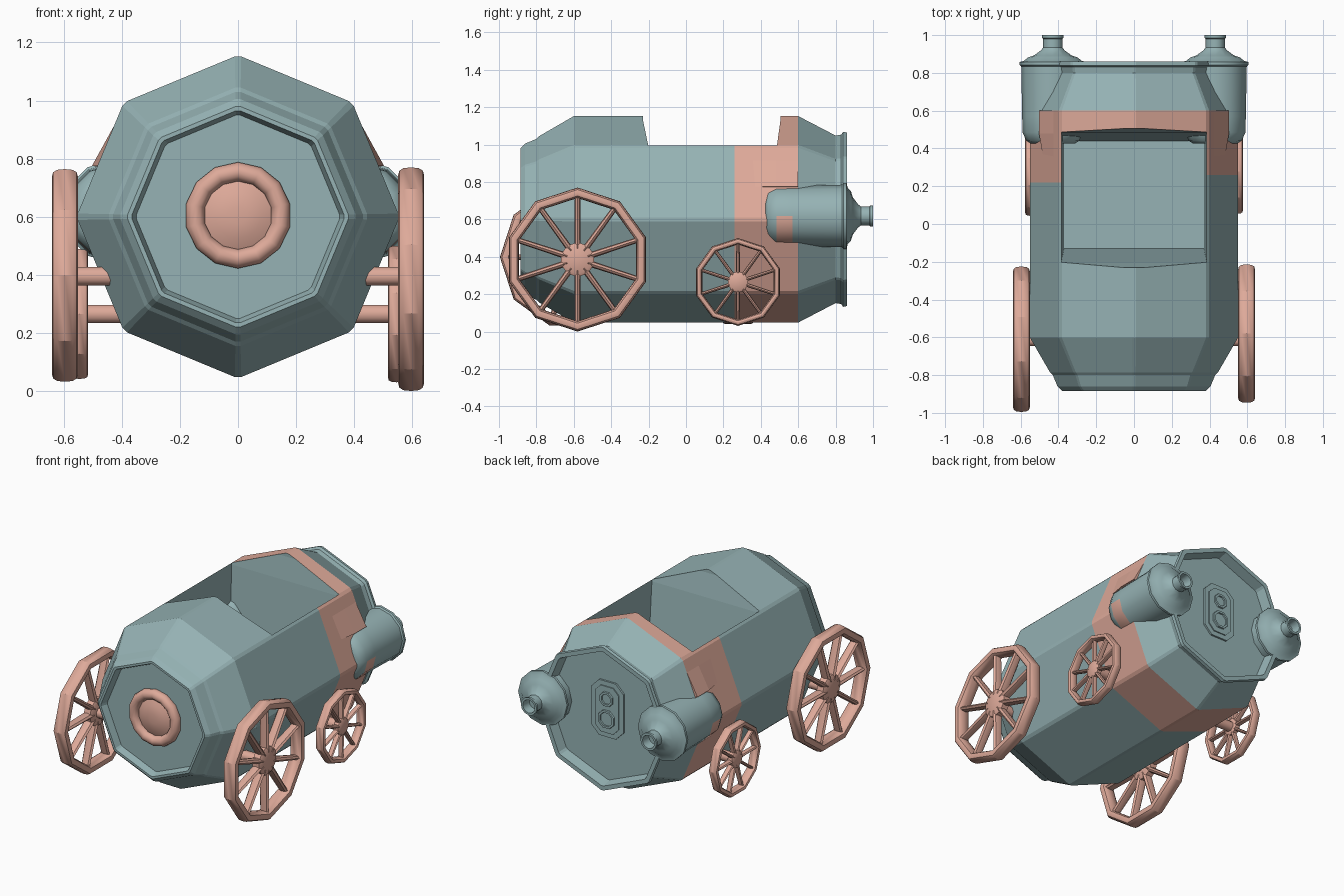
import bpy, bmesh, math
from mathutils import Matrix

if "Cube" in bpy.data.objects:
    bpy.data.objects.remove(bpy.data.objects["Cube"])


def material(name, rgb):
    m = bpy.data.materials.new(name)
    m.diffuse_color = (*rgb, 1)
    m.use_nodes = True
    m.node_tree.nodes["Principled BSDF"].inputs["Base Color"].default_value = m.diffuse_color
    return m


TEAL = material("grey teal", (0.305, 0.45, 0.46))
PINK = material("salmon pink", (0.73, 0.40, 0.32))


def ring_loft(bm, profile, n, center, axis="y", phase=0.0, closed=False, chamfer=0.0):
    """Spin (position, radius) points round the x or y axis with n sides."""
    cx, cy, cz = center
    angles = [2 * math.pi * i / n + phase + d for i in range(n)
              for d in ((-chamfer, chamfer) if chamfer else (0,))]
    n = len(angles)
    rings = []
    for t, r in profile:
        ring = []
        for a in angles:
            u, w = r * math.sin(a), r * math.cos(a)
            p = (cx + u, cy + t, cz + w) if axis == "y" else (cx + t, cy + u, cz + w)
            ring.append(bm.verts.new(p))
        rings.append(ring)
    pairs = list(zip(rings, rings[1:]))
    if closed:
        pairs.append((rings[-1], rings[0]))
    else:
        bm.faces.new(rings[0])
        bm.faces.new(rings[-1])
    for a, b in pairs:
        for i in range(n):
            j = (i + 1) % n
            bm.faces.new((a[i], a[j], b[j], b[i]))


def prism(bm, *loops):
    """Solid through matching point loops."""
    loops = [[bm.verts.new(p) for p in loop] for loop in loops]
    bm.faces.new(loops[0])
    bm.faces.new(loops[-1])
    for a, b in zip(loops, loops[1:]):
        for i in range(len(a)):
            j = (i + 1) % len(a)
            bm.faces.new((a[i], a[j], b[j], b[i]))


def finish(bm, name, mats, smooth=None):
    bmesh.ops.recalc_face_normals(bm, faces=bm.faces[:])
    me = bpy.data.meshes.new(name)
    bm.to_mesh(me)
    bm.free()
    for m in mats:
        me.materials.append(m)
    ob = bpy.data.objects.new(name, me)
    bpy.context.collection.objects.link(ob)
    bpy.ops.object.select_all(action="DESELECT")
    ob.select_set(True)
    bpy.context.view_layer.objects.active = ob
    if smooth:
        bpy.ops.object.shade_smooth_by_angle(angle=math.radians(smooth))
    return ob


def ellipse(t, r, half_w, half_r, n=12, power=1.0):
    def bulge(v):
        return math.copysign(abs(v) ** power, v)
    return [(t + half_w * bulge(math.cos(2 * math.pi * i / n)),
             r + half_r * bulge(math.sin(2 * math.pi * i / n))) for i in range(n)]


# Cockpit cutter: a box tapering down to the floor
bm = bmesh.new()
prism(bm, *[[(-x, y0, z), (x, y0, z), (x, y1, z), (-x, y1, z)] for z, x, y0, y1 in
            ((0.36, 0.37, -0.13, 0.44), (0.985, 0.385, -0.20, 0.485),
             (1.13, 0.385, -0.23, 0.505), (1.3, 0.385, -0.235, 0.505))])
cutter = finish(bm, "cockpit_cutter", [TEAL])
cutter.hide_render = True

# Octagonal barrel body with chamfered corners and recessed ends
bm = bmesh.new()
ring_loft(bm, [(-0.84, 0.35), (-0.885, 0.365), (-0.885, 0.38), (-0.86, 0.405), (-0.80, 0.43),
               (-0.785, 0.445), (-0.6, 0.552), (0.26, 0.552), (0.6, 0.552), (0.80, 0.448),
               (0.83, 0.453), (0.84, 0.468), (0.86, 0.464), (0.86, 0.435), (0.795, 0.42)],
          8, (0, 0, 0.6), chamfer=0.02)
for v in bm.verts:
    if abs(v.co.y - 0.26) < 0.001 and v.co.x < -0.3:
        v.co.y = 0.22
for f in bm.faces:
    f.material_index = int(0.3 < f.calc_center_median().y < 0.59)
body = finish(bm, "barrel_body", [TEAL, PINK])
mod = body.modifiers.new("cockpit", "BOOLEAN")
mod.object = cutter
mod.operation = "DIFFERENCE"
mod.solver = "EXACT"
bpy.ops.object.modifier_apply(modifier=mod.name)
bpy.data.objects.remove(cutter)

# Nose ring and dome
bm = bmesh.new()
ring_loft(bm, ellipse(-0.85, 0.15, 0.035, 0.033), 14, (0, 0, 0.605), closed=True)
finish(bm, "nose_ring", [PINK], 40)
bm = bmesh.new()
ring_loft(bm, [(-0.83, 0.125), (-0.85, 0.12), (-0.868, 0.08), (-0.875, 0.03)], 14, (0, 0, 0.605))
finish(bm, "nose_dome", [PINK], 40)


# Rear socket plate: long octagons with two raised rings
def long_octagon(bm, w, h, c, y0, y1):
    pts = [(w, h - c), (w - c, h), (c - w, h), (-w, h - c),
           (-w, c - h), (c - w, -h), (w - c, -h), (w, c - h)]
    prism(bm, [(x, y0, 0.64 + z) for x, z in pts], [(x, y1, 0.64 + z) for x, z in pts])


bm = bmesh.new()
long_octagon(bm, 0.115, 0.18, 0.055, 0.785, 0.807)
long_octagon(bm, 0.085, 0.15, 0.04, 0.79, 0.814)
for dz, r in ((-0.06, 0.064), (0.07, 0.052)):
    ring_loft(bm, [(0.805, r), (0.824, r - 0.004), (0.824, r - 0.018), (0.805, r - 0.02)],
              8, (0, 0, 0.64 + dz), closed=True, phase=math.pi / 8)
finish(bm, "rear_socket_plate", [TEAL])


# Spoked wheel round the x axis
def wheel(name, x, y, z, radius, half_w, phase):
    bm = bmesh.new()
    c = (x, y, z)
    thick = radius * 0.073
    ring_loft(bm, ellipse(0, radius - thick, half_w, thick, power=0.75), 10, c, "x", phase, True)
    ring_loft(bm, [(-half_w * 0.7, radius * 0.2), (-half_w * 0.5, radius * 0.24),
                   (half_w * 0.5, radius * 0.24), (half_w * 0.7, radius * 0.2)], 10, c, "x", phase)
    r0, r1 = radius * 0.15, radius * 0.88
    for i in range(10):
        rot = Matrix.Rotation(-(2 * math.pi * i / 10 + phase), 4, "X")
        place = Matrix.Translation(c) @ rot @ Matrix.Translation((0, 0, (r0 + r1) / 2))
        bmesh.ops.create_cone(bm, cap_ends=True, segments=8, radius1=radius * 0.045,
                              radius2=radius * 0.038, depth=r1 - r0,
                              matrix=place @ Matrix.Diagonal((2.0, 1, 1, 1)))
    finish(bm, name, [PINK], 35)


for s, side in ((1, "right"), (-1, "left")):
    ph = 0 if s > 0 else math.pi / 10
    wheel("front_wheel_" + side, s * 0.596, -0.58 if s > 0 else -0.61,
          0.385 if s > 0 else 0.398, 0.385, 0.045, ph)
    wheel("back_wheel_" + side, s * 0.546, 0.278, 0.265, 0.235, 0.03, ph)

    # Bottle-shaped exhaust tank with a thin flange and hollow nozzle
    bm = bmesh.new()
    ring_loft(bm, [(0.425, 0.115), (0.44, 0.14), (0.485, 0.16), (0.57, 0.162), (0.835, 0.167),
                   (0.842, 0.176), (0.858, 0.176), (0.864, 0.152), (0.882, 0.132), (0.892, 0.10),
                   (0.92, 0.062), (0.935, 0.051), (0.98, 0.051), (0.985, 0.057), (1.0, 0.057),
                   (1.0, 0.043), (0.94, 0.038)], 12, (s * 0.43, 0, 0.618))
    for f in bm.faces:
        p = f.calc_center_median()
        f.material_index = int(0.486 < p.y < 0.58 and p.z < 0.61)
    finish(bm, "exhaust_tank_" + side, [TEAL, PINK], 35)

    # Salmon shoulder where the band swells over the tank
    bm = bmesh.new()
    prism(bm, *[[(s * 0.39, y, 0.98), (s * x, y, 0.775), (s * 0.39, y, 0.76)]
                for y, x in ((0.30, 0.472), (0.48, 0.503), (0.6, 0.503))])
    finish(bm, "band_shoulder_" + side, [PINK])

# Axles
for name, y, z, w in (("front_axle", -0.615, 0.395, 0.58), ("back_axle", 0.278, 0.265, 0.54)):
    bm = bmesh.new()
    ring_loft(bm, [(-w, 0.034), (w, 0.034)], 8, (0, y, z), "x", math.pi / 8)
    finish(bm, name, [PINK], 50)
